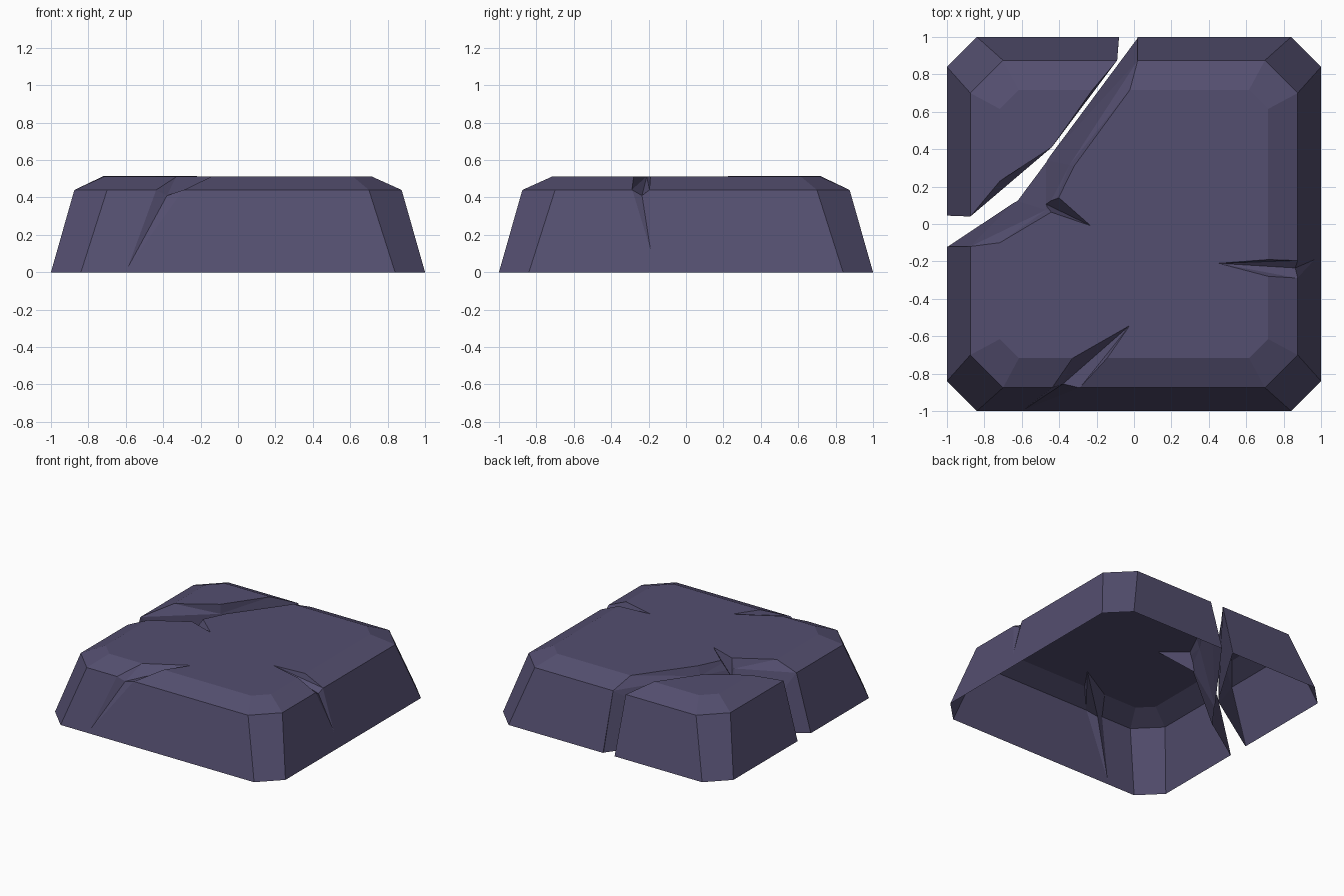
import bpy, bmesh
from mathutils import Vector as V

if "Cube" in bpy.data.objects:
    bpy.data.objects.remove(bpy.data.objects["Cube"])

stone = bpy.data.materials.new("dusky purple stone")
stone.diffuse_color = (0.088, 0.077, 0.16, 1)
stone.use_nodes = True
stone.node_tree.nodes["Principled BSDF"].inputs["Base Color"].default_value = stone.diffuse_color


def finish(name, bm):
    bmesh.ops.triangulate(bm, faces=[f for f in bm.faces])
    bmesh.ops.recalc_face_normals(bm, faces=bm.faces[:])
    me = bpy.data.meshes.new(name)
    bm.to_mesh(me)
    bm.free()
    me.materials.append(stone)
    ob = bpy.data.objects.new(name, me)
    bpy.context.collection.objects.link(ob)
    return ob


def loft(name, rings):
    """Closed solid through rings given as (z, [(x, y), ...])."""
    bm = bmesh.new()
    loops = [[bm.verts.new((x, y, z)) for x, y in pts] for z, pts in rings]
    n = len(loops[0])
    for a, b in zip(loops, loops[1:]):
        for i in range(n):
            j = (i + 1) % n
            bm.faces.new((a[i], a[j], b[j], b[i]))
    bm.faces.new(loops[0][::-1])
    bm.faces.new(loops[-1])
    return finish(name, bm)


def hull(name, points, out):
    """Convex cutter: the points plus the same points pushed outward."""
    bm = bmesh.new()
    for p in points:
        bm.verts.new(p)
        bm.verts.new(V(p) + V(out))
    res = bmesh.ops.convex_hull(bm, input=bm.verts[:])
    loose = [v for v in bm.verts if not v.link_faces]
    bmesh.ops.delete(bm, geom=loose, context='VERTS')
    return finish(name, bm)


def boolean(ob, cutter, op):
    mod = ob.modifiers.new("cut", 'BOOLEAN')
    mod.operation, mod.object, mod.solver = op, cutter, 'EXACT'
    dg = bpy.context.evaluated_depsgraph_get()
    me = bpy.data.meshes.new_from_object(ob.evaluated_get(dg))
    ob.modifiers.clear()
    ob.data = me
    bpy.data.objects.remove(cutter)


def octagon(h, c):
    return [(h, -c), (h, c), (c, h), (-c, h), (-h, c), (-h, -c), (-c, -h), (c, -h)]


def slab(name, top):
    return loft(name, [(0, octagon(1, .84)), (.44, octagon(.875, .70)),
                       (top, octagon(.717, .615))])


def open_bottom(ob):
    bm = bmesh.new()
    bm.from_mesh(ob.data)
    bmesh.ops.delete(bm, geom=[f for f in bm.faces if all(v.co.z < .002 for v in f.verts)],
                     context='FACES')
    bmesh.ops.dissolve_limit(bm, angle_limit=.005, verts=bm.verts[:], edges=bm.edges[:])
    for f in bm.faces:
        f.smooth = False
        f.material_index = 0
    bm.to_mesh(ob.data)
    bm.free()
    ob.data.materials.clear()
    ob.data.materials.append(stone)


# broken-off back left corner
corner = slab("broken_corner", .515)
low = [(-1.3, .05), (-1, .045), (-.44, .41), (-.08, 1), (-.08, 1.3), (-1.3, 1.3)]
mid = [(-1.3, .04), (-.875, .04), (-.44, .41), (-.09, .875), (-.09, 1.3), (-1.3, 1.3)]
top = [(-1.3, .23), (-.717, .23), (-.44, .41), (-.22, .72), (-.22, 1.3), (-1.3, 1.3)]
boolean(corner, loft("corner_region", [(-.02, low), (.44, mid), (.515, top), (.6, top)]),
        'INTERSECT')

# main slab with the sloping break
main = slab("main_slab", .511)
low = [(-1.3, -.12), (-1, -.12), (-.63, .125), (-.47, .34), (.02, 1), (.02, 1.3), (-1.3, 1.3)]
mid = [(-1.3, -.12), (-.875, -.12), (-.47, .075), (-.345, .315), (.02, .875), (.02, 1.3), (-1.3, 1.3)]
top = [(-1.3, -.10), (-.717, -.10), (-.44, .065), (-.32, .31), (-.02, .72), (-.02, 1.3), (-1.3, 1.3)]
boolean(main, loft("break_region", [(-.02, low), (.44, mid), (.511, top), (.6, top)]),
        'DIFFERENCE')

# short crack running inward from the break
boolean(main, hull("inner_crack", [(-.23, -.01, .512), (-.44, .062, .512), (-.40, .14, .512),
                                   (-.52, .13, .36)], (0, 0, .2)), 'DIFFERENCE')


# cracks over the rim: tip, top pair, rim pair, groove bottom, lower end
def rim_crack(tip, l1, r1, l2, r2, base, end, out):
    out = V(out)
    boolean(main, hull("top_crack", [tip, l1, r1, l2, r2, base], out * .15 + V((0, 0, .2))),
            'DIFFERENCE')
    boolean(main, hull("side_crack", [l2, r2, base, end], out * .2 + V((0, 0, .05))),
            'DIFFERENCE')


rim_crack((-.02, -.54, .512), (-.33, -.717, .512), (-.20, -.717, .512),
          (-.44, -.876, .441), (-.29, -.876, .441), (-.38, -.855, .41),
          (-.60, -1, .005), (0, -1, 0))
rim_crack((.45, -.21, .512), (.717, -.28, .512), (.717, -.19, .512),
          (.876, -.29, .441), (.876, -.195, .441), (.862, -.235, .41),
          (.966, -.19, .12), (1, 0, 0))

for ob in (main, corner):
    open_bottom(ob)
